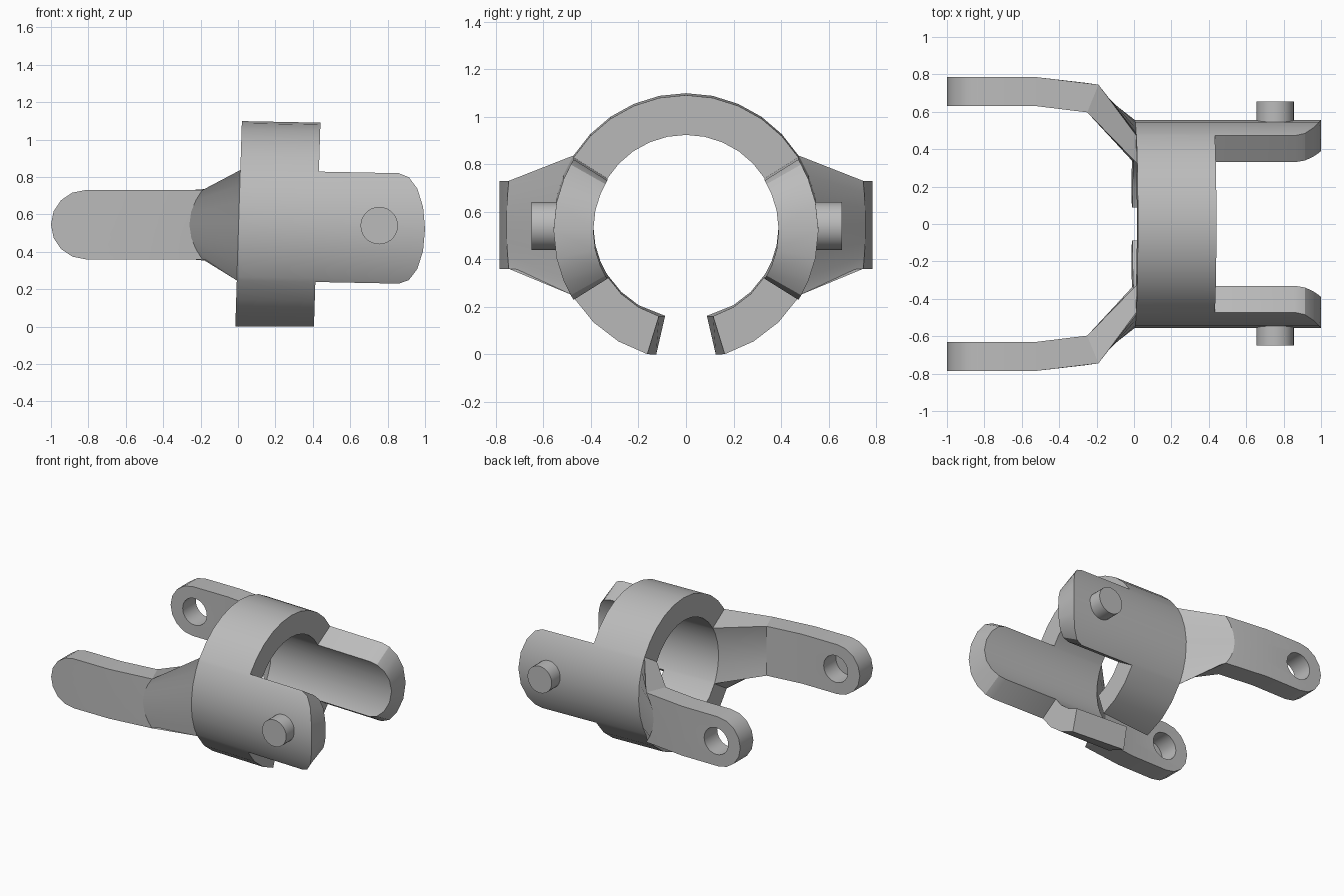
import bpy
import bmesh
from math import sin, cos, radians, pi

cube = bpy.data.objects.get("Cube")
if cube:
    bpy.data.objects.remove(cube)

steel = bpy.data.materials.new("plain grey")
steel.use_nodes = True
GREY = (0.5, 0.5, 0.5, 1)
steel.diffuse_color = GREY
steel.node_tree.nodes["Principled BSDF"].inputs["Base Color"].default_value = GREY

AXIS_Z = 0.54            # height of the collar axis
R_OUT, R_IN = 0.557, 0.39
SECTOR = 32              # half angle shared by the arm and the tab
TILT = 0.032


def finish(obj):
    """Apply modifiers, then shade smooth with sharp edges."""
    bpy.ops.object.select_all(action='DESELECT')
    obj.select_set(True)
    bpy.context.view_layer.objects.active = obj
    for mod in list(obj.modifiers):
        bpy.ops.object.modifier_apply(modifier=mod.name)
    bpy.ops.object.shade_smooth_by_angle(angle=radians(25))


def cylinder(name, radius, x, y0, y1, z):
    bpy.ops.mesh.primitive_cylinder_add(
        vertices=28, radius=radius, depth=y1 - y0,
        location=(x, (y0 + y1) / 2, z), rotation=(pi / 2, 0, 0))
    obj = bpy.context.object
    obj.name = name
    obj.data.materials.append(steel)
    return obj


# Stations run round one half of the collar: (angle, sector parameter)
stations = [(90 - i * (90 - SECTOR) / 5, None) for i in range(5)]
stations += [(SECTOR * cos(i * pi / 8), i * pi / 8) for i in range(9)]
stations += [(-SECTOR - i * (73 - SECTOR) / 3, None) for i in (1, 2, 3)]
LAST = len(stations) - 1
ARM_TIP, ARM_MID, BEND, BACK, FRONT, TAB_TIP = range(6)


def point(row, col, inner):
    """Position on the outer or inner skin, or None where there is no metal."""
    angle, phi = stations[row]
    if phi is None and col not in (BACK, FRONT):
        return None
    if col >= BACK:
        if row == LAST and col == BACK:
            angle -= 4          # slanted slot ends
        a = radians(angle)
        r = R_IN if inner else R_OUT
        dz = r * sin(a)
        if col == TAB_TIP:
            x = 0.86 + 0.14 * sin(phi)
        else:
            x = (0.003 if col == BACK else 0.423) + TILT * dz
        return (x, r * cos(a), AXIS_Z + dz - 0.02 * (x - 0.1))
    t = cos(phi)
    z = AXIS_Z + 0.005 + 0.185 * t
    if col == BEND:
        if inner:
            return (-0.25, 0.597, z)
        return (-0.26 + 0.07 * t * t, 0.755 - 0.01 * t * t, z)
    x = -0.52 if col == ARM_MID else -0.815 - 0.185 * sin(phi)
    return (x, 0.63 if inner else 0.785, z)


# Yoke: collar, tab and arm as one thick shell
bm = bmesh.new()
skins = []
for inner in (False, True):
    grid = {}
    for row in range(len(stations)):
        for col in range(6):
            p = point(row, col, inner)
            if p:
                grid[row, col] = bm.verts.new(p)
    skins.append(grid)

edge_use = {}
for row in range(LAST):
    for col in range(5):
        loop = [(row, col), (row, col + 1), (row + 1, col + 1), (row + 1, col)]
        if not all(k in skins[0] for k in loop):
            continue
        for grid in skins:
            bm.faces.new([grid[k] for k in loop])
        for a, b in zip(loop, loop[1:] + loop[:1]):
            key = tuple(sorted((a, b)))
            edge_use[key] = edge_use.get(key, 0) + 1

# Rim faces join the two skins, except on the mirror plane
for (a, b), uses in edge_use.items():
    if uses == 1 and not (a[0] == 0 and b[0] == 0):
        bm.faces.new([skins[0][a], skins[0][b], skins[1][b], skins[1][a]])
bmesh.ops.recalc_face_normals(bm, faces=bm.faces)
if sum(f.normal.y * f.calc_area() for f in bm.faces
       if f.calc_center_median().y > 0.78) < 0:
    bmesh.ops.reverse_faces(bm, faces=bm.faces)
mesh = bpy.data.meshes.new("yoke")
bm.to_mesh(mesh)
bm.free()
mesh.materials.append(steel)
yoke = bpy.data.objects.new("yoke", mesh)
bpy.context.collection.objects.link(yoke)

mirror = yoke.modifiers.new("mirror", 'MIRROR')
mirror.use_axis = (False, True, False)
mirror.merge_threshold = 0.001

# Pivot holes: open through the left arm, blind in the right arm
cutter = cylinder("hole_cutter", 0.1, -0.8, -0.775, 0.9, AXIS_Z + 0.005)
cutter.hide_render = True
cut = yoke.modifiers.new("pivot holes", 'BOOLEAN')
cut.operation = 'DIFFERENCE'
cut.solver = 'EXACT'
cut.object = cutter
finish(yoke)
bpy.data.objects.remove(cutter)

# Pivot pins on the tabs
finish(cylinder("left_pin", 0.1, 0.755, 0.5, 0.655, AXIS_Z))
finish(cylinder("right_pin", 0.1, 0.755, -0.65, -0.5, AXIS_Z))
